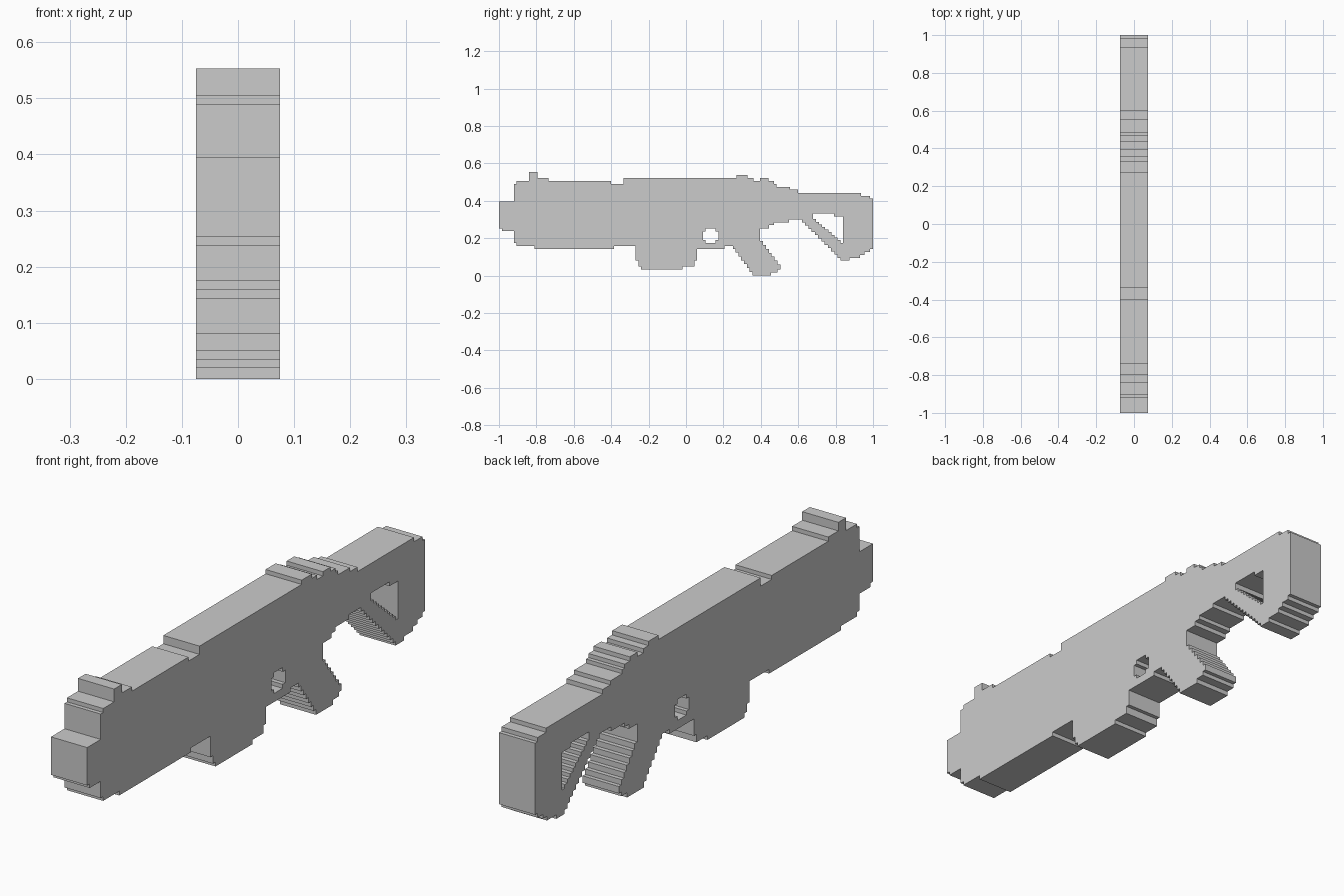
import bpy, bmesh

if "Cube" in bpy.data.objects:
    bpy.data.objects.remove(bpy.data.objects["Cube"])

HALF_WIDTH = 0.075


def slope(a, b, n):
    """Corner points of an even staircase from a to b."""
    return [(a[0] + (b[0] - a[0]) * i / n, a[1] + (b[1] - a[1]) * i / n)
            for i in range(n + 1)]


def stepped(points):
    """Closed right-angled outline: move along y first, then along z."""
    path = []
    prev = points[-1]
    for p in points:
        for q in ((p[0], prev[1]), p):
            if not path or q != path[-1]:
                path.append(q)
        prev = p
    if path[0] == path[-1]:
        path.pop()
    return path


def slab(name, outline, holes=()):
    """Extrude a stepped (y, z) outline, with optional holes, across x."""
    bm = bmesh.new()
    edges = []
    for loop in (outline, *holes):
        vs = [bm.verts.new((-HALF_WIDTH, y, z)) for y, z in stepped(loop)]
        edges += [bm.edges.new((vs[i - 1], vs[i])) for i in range(len(vs))]
    bmesh.ops.triangle_fill(bm, edges=edges, use_beauty=True, normal=(1, 0, 0))
    ext = bmesh.ops.extrude_face_region(bm, geom=bm.faces[:], use_keep_orig=True)
    moved = [g for g in ext["geom"] if isinstance(g, bmesh.types.BMVert)]
    bmesh.ops.translate(bm, verts=moved, vec=(2 * HALF_WIDTH, 0, 0))
    bmesh.ops.recalc_face_normals(bm, faces=bm.faces[:])
    mesh = bpy.data.meshes.new(name)
    bm.to_mesh(mesh)
    bm.free()
    ob = bpy.data.objects.new(name, mesh)
    bpy.context.collection.objects.link(ob)
    return ob


# Main body: underside front to back, then the top edge back to front
trigger_hole = [(.09, .237), (.09, .19), (.105, .175), (.157, .19),
                (.173, .237), (.157, .253), (.105, .237)]
slab("body",
     [(-1, .253), (-.985, .238), (-.92, .175), (-.905, .159), (-.81, .143),
      (-.385, .159), (.06, .143), (.205, .159), (.395, .505), (.36, .521),
      (.33, .537), (.27, .521), (-.335, .49), (-.4, .505), (-.735, .521),
      (-.795, .553), (-.84, .505), (-.905, .49), (-.92, .395)],
     [trigger_hole])

# Magazine block hanging under the body
slab("magazine",
     [(-.27, .159), (-.27, .08), (-.255, .05), (-.24, .034), (-.02, .05),
      (.06 - .015, .08), (.06, .159)])

# Slanted pistol grip
slab("grip",
     [(.25, .159)] + slope((.25, .143), (.355, 0), 7)
     + [(.455, .018), (.49, .034), (.505, .06)]
     + slope((.49, .08), (.395, .206), 6) + [(.395, .159)])

# Shoulder stock with a triangular opening
stock_hole = ([(.68, .332), (.79, .316), (.84, .175)]
              + slope((.825, .19), (.68, .316), 9))
slab("stock",
     [(.395, .253), (.445, .27), (.47, .285), (.55, .301)]
     + slope((.62, .285), (.81, .095), 11)
     + [(.825, .08), (.875, .095), (.93, .111), (.955, .127), (.985, .143),
        (1, .411), (.985, .427), (.935, .443), (.6, .46), (.555, .475),
        (.485, .49), (.47, .505), (.44, .521)],
     [stock_hole])
